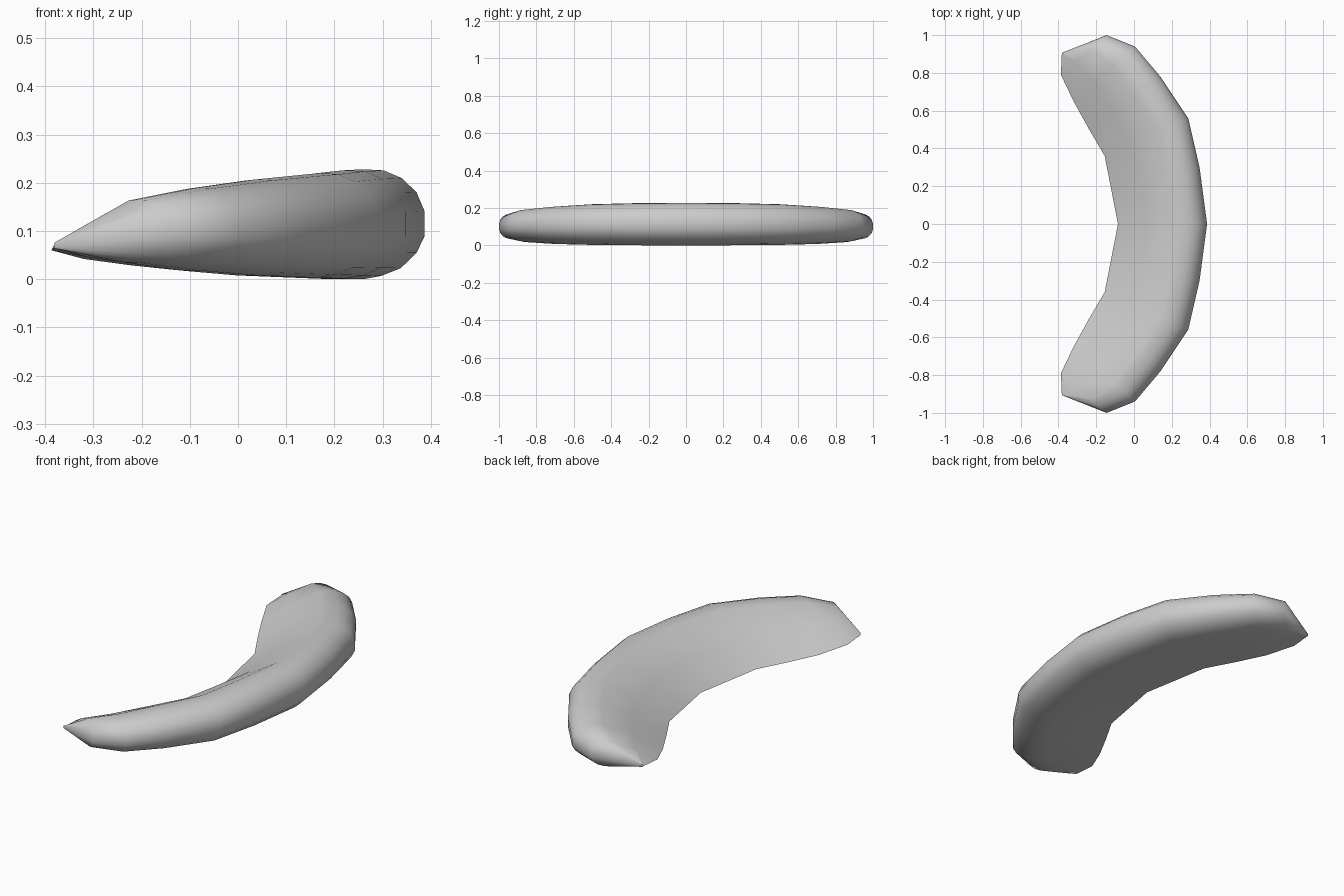
import bpy, bmesh, math

if "Cube" in bpy.data.objects:
    bpy.data.objects.remove(bpy.data.objects["Cube"])

# Stations from middle to tip: inner x, y, z; outer x, y; bottom z, top z
STATIONS = [
    (-0.085, 0.00, 0.028, 0.387, 0.00, 0.000, 0.228),
    (-0.120, 0.18, 0.030, 0.347, 0.30, 0.001, 0.226),
    (-0.155, 0.36, 0.033, 0.287, 0.56, 0.003, 0.220),
    (-0.240, 0.505, 0.037, 0.140, 0.78, 0.008, 0.207),
    (-0.320, 0.65, 0.042, 0.005, 0.94, 0.018, 0.190),
    (-0.387, 0.79, 0.060, -0.145, 1.00, 0.035, 0.165),
    (-0.382, 0.905, 0.066, -0.380, 0.907, 0.064, 0.076),
]

# Teardrop section: u from inner to outer edge, v from bottom to top
ROUND = [(0.66, 0.985), (0.73, 1), (0.82, 0.99), (0.90, 0.92), (0.965, 0.79),
         (1, 0.62), (1, 0.39), (0.965, 0.24), (0.895, 0.10), (0.81, 0.03),
         (0.73, 0), (0.62, 0)]


def section(station, side):
    ix, iy, iz, ox, oy, bot, top = station
    pts = [(0, iz), (0.33, iz + (top - iz) * 0.55)]
    pts += [(u, bot + (top - bot) * v) for u, v in ROUND]
    pts.append((0.30, iz + (bot - iz) * 0.55))
    return [(ix + (ox - ix) * u, side * (iy + (oy - iy) * u), z) for u, z in pts]


# Mirrored row of sections, tip to tip
rows = [section(s, -1) for s in reversed(STATIONS[1:])]
rows += [section(s, 1) for s in STATIONS]

bm = bmesh.new()
rings = [[bm.verts.new(p) for p in row] for row in rows]
n = len(rings[0])
for a, b in zip(rings, rings[1:]):
    for i in range(n):
        j = (i + 1) % n
        bm.faces.new((a[i], b[i], b[j], a[j]))
bm.faces.new(rings[0])
bm.faces.new(rings[-1][::-1])
bmesh.ops.remove_doubles(bm, verts=bm.verts, dist=0.0005)
bmesh.ops.recalc_face_normals(bm, faces=bm.faces)

mesh = bpy.data.meshes.new("curved_wedge")
bm.to_mesh(mesh)
bm.free()
wedge = bpy.data.objects.new("curved_wedge", mesh)
bpy.context.collection.objects.link(wedge)

# Smooth body with a crisp inner edge
bpy.context.view_layer.objects.active = wedge
wedge.select_set(True)
bpy.ops.object.shade_smooth_by_angle(angle=math.radians(65))
